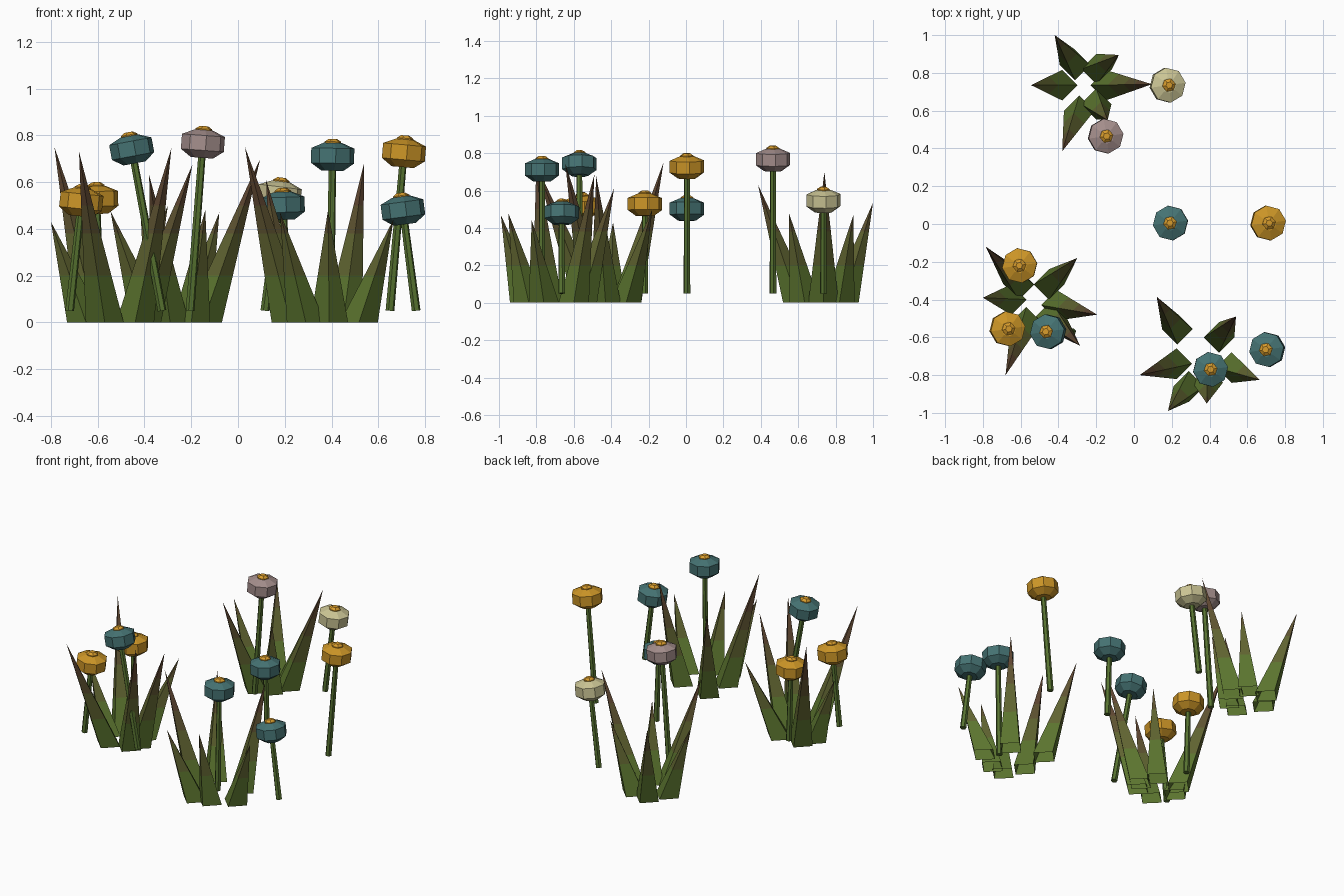
import bpy, bmesh, math
from mathutils import Vector, Matrix

cube = bpy.data.objects.get("Cube")
if cube:
    bpy.data.objects.remove(cube, do_unlink=True)


def material(name, r, g, b):
    m = bpy.data.materials.new(name)
    m.use_nodes = True
    m.diffuse_color = (r, g, b, 1)
    m.node_tree.nodes["Principled BSDF"].inputs["Base Color"].default_value = (r, g, b, 1)
    return m


LEAF = [
    material("leaf_green", 0.105, 0.175, 0.028),
    material("leaf_olive", 0.115, 0.125, 0.03),
    material("leaf_umber", 0.11, 0.085, 0.03),
    material("leaf_brown", 0.11, 0.06, 0.03),
]
STEM = material("stem_green", 0.095, 0.17, 0.03)
CENTRE = material("centre_orange", 0.68, 0.33, 0.025)
PETAL = {
    "yellow": material("petal_yellow", 0.60, 0.30, 0.02),
    "teal": material("petal_teal", 0.06, 0.17, 0.17),
    "cream": material("petal_cream", 0.60, 0.56, 0.30),
    "mauve": material("petal_mauve", 0.37, 0.27, 0.26),
}


def finish(name, bm, mats):
    bmesh.ops.recalc_face_normals(bm, faces=bm.faces)
    mesh = bpy.data.meshes.new(name)
    bm.to_mesh(mesh)
    bm.free()
    for m in mats:
        mesh.materials.append(m)
    ob = bpy.data.objects.new(name, mesh)
    bpy.context.collection.objects.link(ob)


def skin(bm, loops, slots):
    """Bridge rows of verts; each row joins the next with a material slot."""
    for a, b, slot in zip(loops, loops[1:], slots):
        n = len(a)
        for i in range(n):
            j = (i + 1) % n
            face = [a[i], a[j]] + ([b[0]] if len(b) == 1 else [b[j], b[i]])
            bm.faces.new(face).material_index = slot


def lathe(name, profile, sides, mat, matrix):
    bm = bmesh.new()
    rows = []
    for r, z in profile:
        rows.append([bm.verts.new(matrix @ Vector((r * math.cos(t), r * math.sin(t), z)))
                     for t in ((k + 0.18) * math.tau / sides for k in range(sides))])
    skin(bm, rows, [0] * len(rows))
    bm.faces.new(rows[0])
    bm.faces.new(rows[-1])
    finish(name, bm, [mat])


# Leaf blades: leaning four-sided spikes, open underneath, coloured by height
BLADE_RADIUS = 0.081
BANDS = [0.2, 0.38, 0.5]


def blade(name, foot_x, foot_y, tip):
    tip = Vector(tip)
    base = [Vector((foot_x + BLADE_RADIUS * dx, foot_y + BLADE_RADIUS * dy, 0))
            for dx, dy in ((1, 0), (0, 1), (-1, 0), (0, -1))]
    bm = bmesh.new()
    cuts = [0] + [z for z in BANDS if z < tip.z - 0.02]
    rows = [[bm.verts.new(p.lerp(tip, z / tip.z)) for p in base] for z in cuts]
    rows.append([bm.verts.new(tip)])
    skin(bm, rows, range(len(rows)))
    finish(name, bm, LEAF)


# Each blade: foot x, foot y, tip
CLUMPS = {
    "back_clump": [
        (-0.312, 0.842, (-0.42, 1.0, 0.535)), (-0.198, 0.82, (-0.08, 0.895, 0.47)),
        (-0.15, 0.735, (0.095, 0.74, 0.70)), (-0.29, 0.6, (-0.38, 0.385, 0.63)),
        (-0.38, 0.735, (-0.545, 0.735, 0.475)), (-0.20, 0.635, (-0.14, 0.55, 0.48))],
    "right_clump": [
        (-0.61, -0.32, (-0.785, -0.12, 0.75)), (-0.45, -0.32, (-0.30, -0.18, 0.5)),
        (-0.41, -0.43, (-0.195, -0.48, 0.675)), (-0.44, -0.49, (-0.285, -0.645, 0.745)),
        (-0.57, -0.52, (-0.68, -0.80, 0.73)), (-0.65, -0.40, (-0.80, -0.39, 0.43))],
    "left_clump": [
        (0.23, -0.557, (0.12, -0.385, 0.61)), (0.45, -0.60, (0.54, -0.49, 0.685)),
        (0.517, -0.76, (0.665, -0.825, 0.44)), (0.39, -0.84, (0.385, -0.95, 0.48)),
        (0.29, -0.86, (0.18, -0.99, 0.47)), (0.225, -0.74, (0.03, -0.80, 0.75))],
}
for clump, blades in CLUMPS.items():
    for i, spec in enumerate(blades):
        blade(f"{clump}_leaf_{i + 1}", *spec)

# Flowers: colour, stem foot x, head x, y, head height
FLOWERS = [
    ("yellow", -0.59, -0.605, -0.22, 0.53),
    ("yellow", -0.72, -0.67, -0.555, 0.52),
    ("teal", -0.325, -0.455, -0.57, 0.745),
    ("teal", 0.21, 0.193, 0.005, 0.505),
    ("yellow", 0.65, 0.71, 0.005, 0.73),
    ("teal", 0.393, 0.405, -0.77, 0.715),
    ("teal", 0.762, 0.705, -0.665, 0.485),
    ("cream", 0.115, 0.178, 0.735, 0.55),
    ("mauve", -0.205, -0.15, 0.465, 0.77),
]
HEAD = [(0.048, -0.066), (0.093, -0.034), (0.093, 0.03), (0.04, 0.053)]
BUTTON = [(0.036, 0.045), (0.036, 0.058), (0.018, 0.07)]
for i, (colour, foot_x, x, y, z) in enumerate(FLOWERS):
    foot, top = Vector((foot_x, y, 0.05)), Vector((x, y, z))
    axis = top - foot
    turn = Vector((0, 0, 1)).rotation_difference(axis).to_matrix().to_4x4()
    lathe(f"stem_{i + 1}", [(0.019, 0), (0.016, axis.length - 0.05)], 6, STEM,
          Matrix.Translation(foot) @ turn)
    place = Matrix.Translation(top) @ turn
    lathe(f"flower_head_{i + 1}", HEAD, 8, PETAL[colour], place)
    lathe(f"flower_centre_{i + 1}", BUTTON, 6, CENTRE, place)
